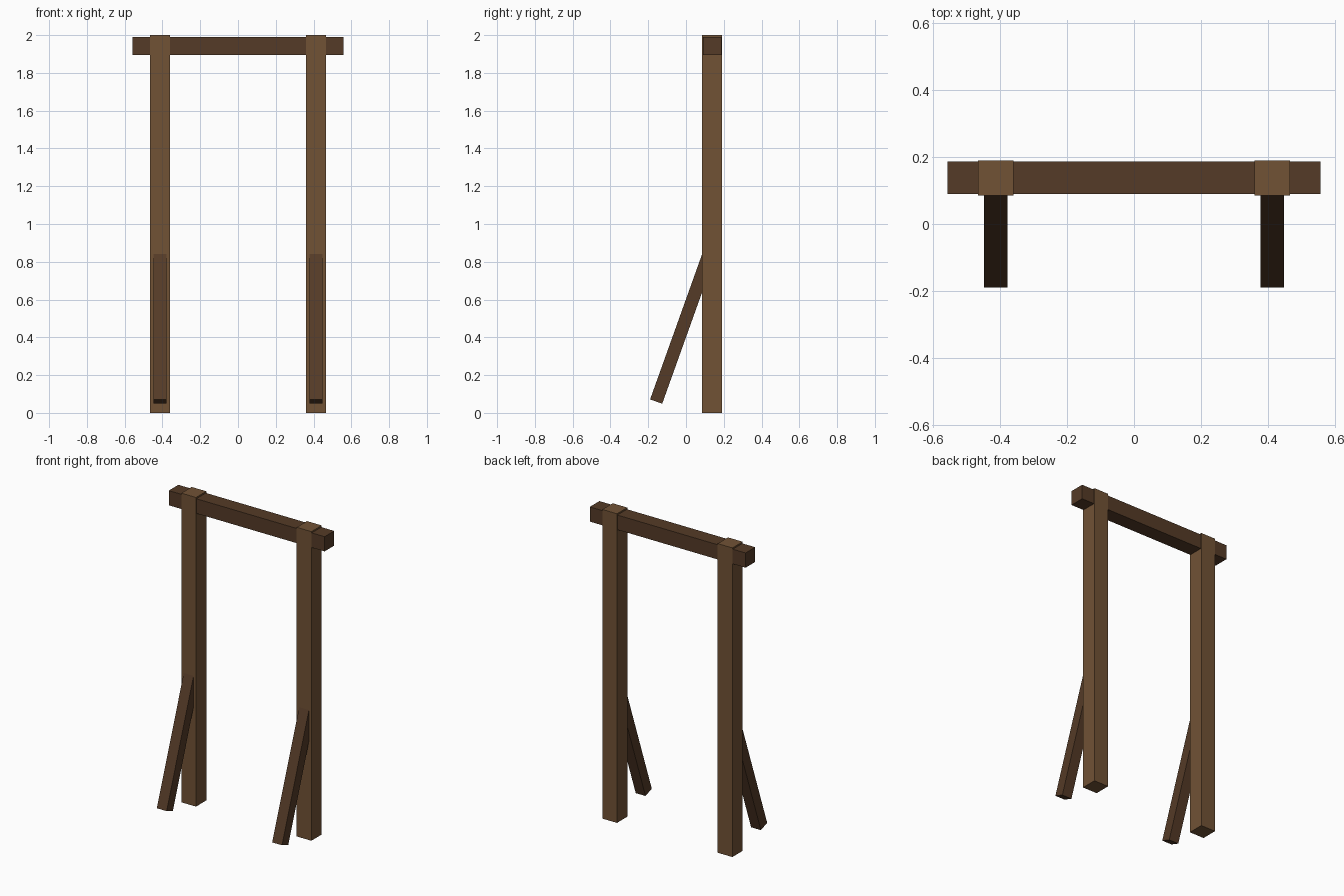
import bpy
import math
from mathutils import Matrix, Vector

if "Cube" in bpy.data.objects:
    bpy.data.objects.remove(bpy.data.objects["Cube"])


def material(name, color):
    m = bpy.data.materials.new(name)
    m.diffuse_color = (*color, 1)
    m.use_nodes = True
    m.node_tree.nodes["Principled BSDF"].inputs["Base Color"].default_value = m.diffuse_color
    return m


light_wood = material("light_wood", (0.165, 0.085, 0.036))
dark_wood = material("dark_wood", (0.09, 0.043, 0.02))


def box(name, center, size, mat, tilt=0.0):
    bpy.ops.mesh.primitive_cube_add(size=1)
    ob = bpy.context.object
    ob.name = name
    ob.data.transform(Matrix.Diagonal((*size, 1)))
    ob.location = center
    ob.rotation_euler.x = tilt
    ob.data.materials.append(mat)
    return ob


POST_X, POST_Y = 0.413, 0.138

# Crossbeam, slightly thinner than the posts
box("crossbeam", (0, POST_Y, 1.943), (1.115, 0.098, 0.095), dark_wood)

# Leaning brace: foot in front, top end buried in the post
tilt = math.radians(19.7)
length = 0.83
foot = Vector((0, -0.158, 0.06))
mid = foot + Vector((0, math.sin(tilt), math.cos(tilt))) * length / 2

for side, s in (("left", -1), ("right", 1)):
    box(f"{side}_post", (s * POST_X, POST_Y, 1.0), (0.105, 0.105, 2.0), light_wood)
    box(f"{side}_brace", (s * POST_X, mid.y, mid.z), (0.07, 0.068, length), dark_wood, -tilt)
